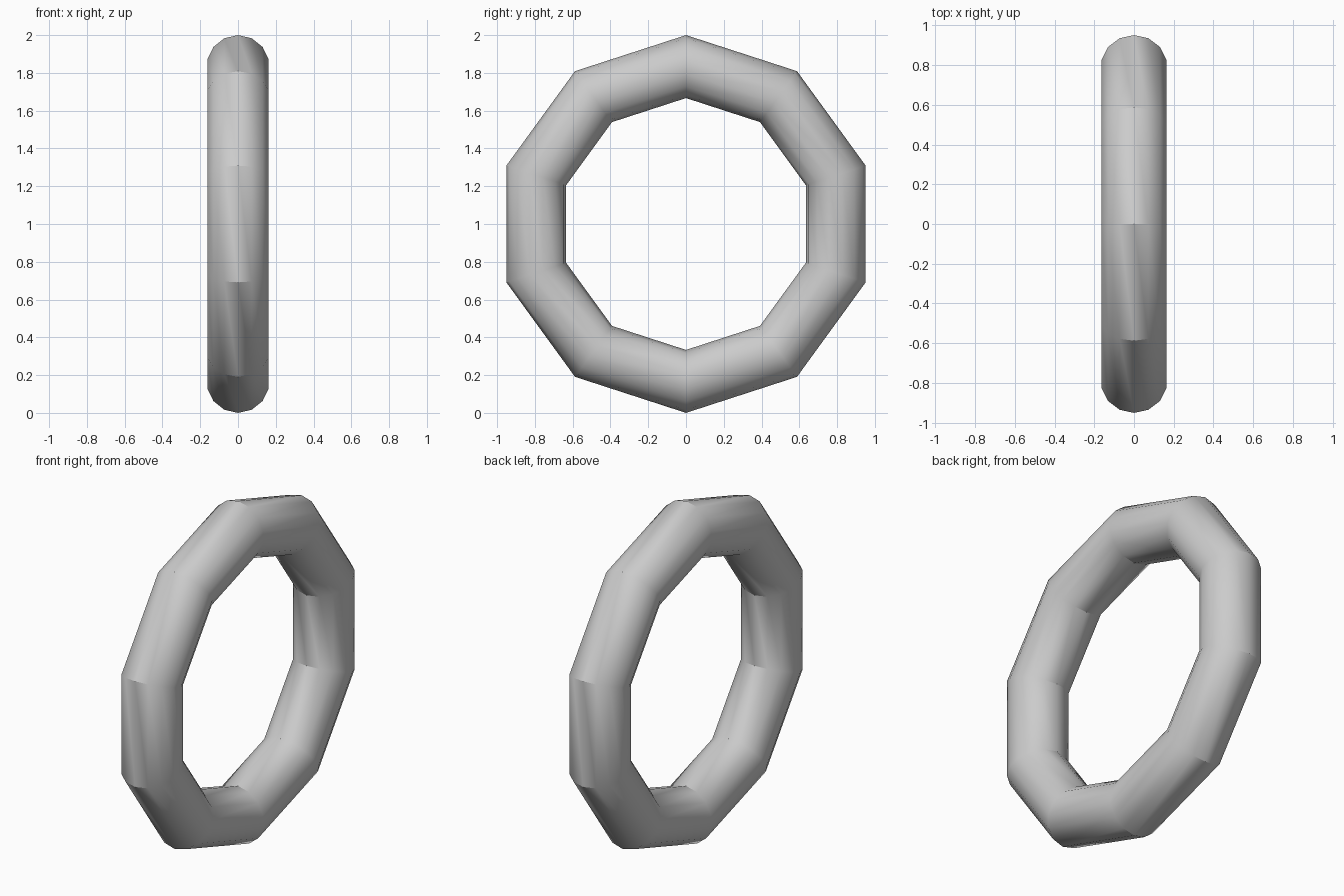
import bpy
import math

if "Cube" in bpy.data.objects:
    bpy.data.objects.remove(bpy.data.objects["Cube"])

# Ten-sided ring standing upright, its axis along x
bpy.ops.mesh.primitive_torus_add(
    major_segments=10, minor_segments=14,
    major_radius=5 / 6, minor_radius=1 / 6,
    location=(0, 0, 1), rotation=(0, math.radians(90), 0))
ring = bpy.context.object
ring.name = "ring"
bpy.ops.object.transform_apply(location=False, rotation=True, scale=False)

# Round tube, crisp corners between segments
bpy.ops.object.shade_smooth_by_angle(angle=math.radians(30))
